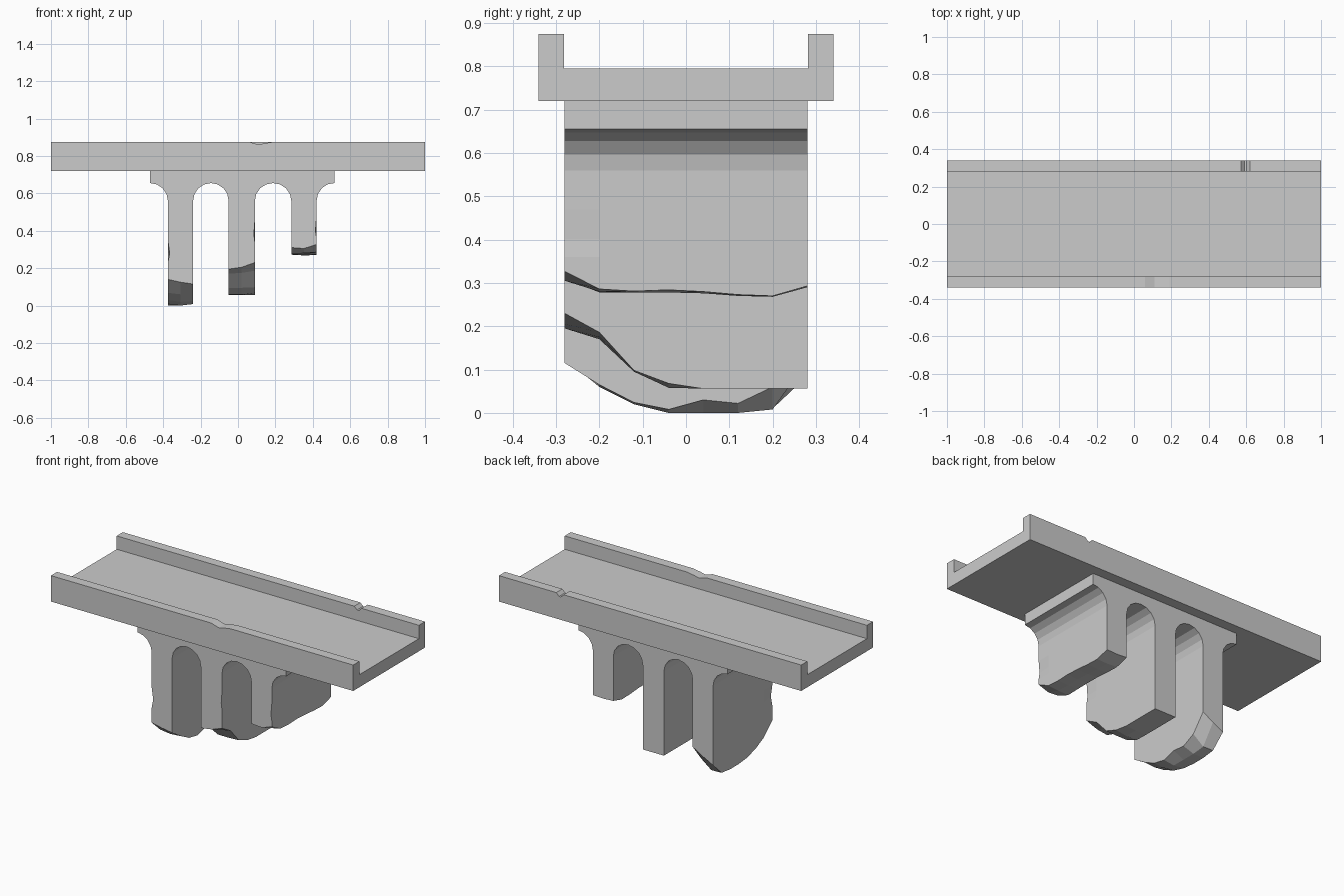
import bpy, bmesh, math

if "Cube" in bpy.data.objects:
    bpy.data.objects.remove(bpy.data.objects["Cube"])


def loft(name, loops):
    """Skin a series of matching closed cross-sections and cap both ends."""
    bm = bmesh.new()
    rings = [[bm.verts.new(p) for p in loop] for loop in loops]
    for a, b in zip(rings, rings[1:]):
        for i in range(len(a)):
            j = (i + 1) % len(a)
            bm.faces.new((a[i], a[j], b[j], b[i]))
    bm.faces.new(rings[0])
    bm.faces.new(rings[-1])
    bmesh.ops.recalc_face_normals(bm, faces=bm.faces)
    mesh = bpy.data.meshes.new(name)
    bm.to_mesh(mesh)
    bm.free()
    obj = bpy.data.objects.new(name, mesh)
    bpy.context.collection.objects.link(obj)
    return obj


# Bridge deck: U-shaped section along x, with small chips in both parapets
TOP, FLOOR, UNDER = 0.875, 0.795, 0.72
HALF, INNER = 0.34, 0.282
chips = [(-1, 0, 0), (0.06, 0, 0), (0.11, 0.015, 0), (0.14, 0.008, 0), (0.19, 0, 0),
         (0.572, 0, 0), (0.59, 0, 0.018), (0.602, 0, 0.018), (0.62, 0, 0), (1, 0, 0)]
loft("bridge_deck", [
    [(x, -HALF, UNDER), (x, HALF, UNDER), (x, HALF, TOP - back), (x, INNER, TOP - back),
     (x, INNER, FLOOR), (x, -INNER, FLOOR), (x, -INNER, TOP - front), (x, -HALF, TOP - front)]
    for x, front, back in chips])

# Ruined arcade: arch profile along y, each row with its own broken pier bottoms
SPRING, CROWN, R = 0.56, 0.655, 0.095
rows_y = [-0.28, -0.20, -0.12, -0.04, 0.04, 0.12, 0.20, 0.28]
piers = [(-0.375, -0.24), (-0.05, 0.09), (0.285, 0.42)]
# bottom heights at left, middle and right of each pier, front row to back row
bottoms = [
    [(.14, .125, .115), (.068, .06, .065), (.03, .02, .024), (.008, 0, .008),
     (0, 0, .03), (0, 0, .022), (.01, .008, .06), (.085, .12, .16)],
    [(.195, .205, .23), (.17, .175, .186), (.095, .095, .098), (.058, .058, .068),
     (.056,) * 3, (.056,) * 3, (.056,) * 3, (.056,) * 3],
    [(.31, .305, .327), (.278, .28, .286), (.28, .278, .281), (.281, .278, .284),
     (.28, .276, .28), (.274, .27, .273), (.272, .268, .27), (.294, .29, .293)],
]
# chipped corners on the front edge: (left depth, right depth, height)
nicks = [(0.010, 0, 0.28), (0, 0.005, 0.38), (0, 0.006, 0.40)]


def arc(cx, rx, start, end, steps):
    """Interior and end points of an arch curve, angles in degrees."""
    pts = []
    for i in range(steps + 1):
        a = math.radians(start + (end - start) * i / steps)
        pts.append((cx + rx * math.cos(a), SPRING + R * math.sin(a)))
    return pts


def arcade_section(row):
    left, right = piers[0][0] - R, piers[-1][1] + R
    pts = [(left, UNDER)] + arc(left, R, 90, 0, 4)
    for k, (xl, xr) in enumerate(piers):
        nl, nr, nz = nicks[k]
        if row:
            nl = nr = 0
        zl, zm, zr = bottoms[k][row]
        pts += [(xl, nz + .07), (xl + nl, nz), (xl, nz - .05 if nz < .38 else nz - .04),
                (xl, zl), ((xl + xr) / 2, zm), (xr, zr),
                (xr, nz - .05 if nz < .38 else nz - .04), (xr - nr, nz), (xr, nz + .07)]
        if k < len(piers) - 1:
            nxt = piers[k + 1][0]
            pts += arc((xr + nxt) / 2, (nxt - xr) / 2, 180, 0, 8)
    pts += arc(right, R, 180, 90, 4) + [(right, UNDER)]
    return [(x, rows_y[row], z) for x, z in pts]


loft("ruined_arcade", [arcade_section(r) for r in range(len(rows_y))])
